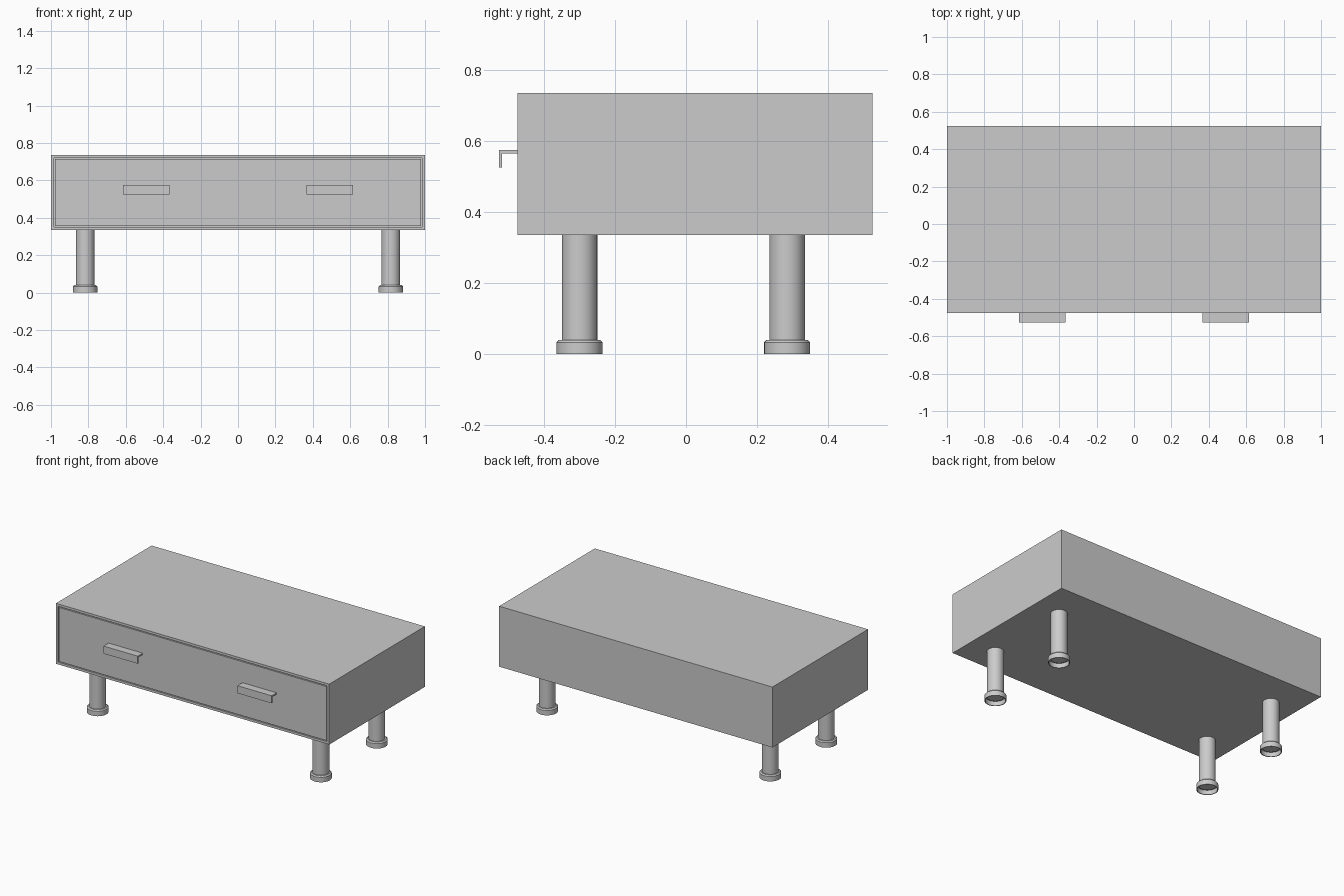
import bpy, bmesh, math

cube = bpy.data.objects.get("Cube")
if cube:
    bpy.data.objects.remove(cube, do_unlink=True)

# Single flat colour
GREY = (0.6, 0.6, 0.6, 1)
grey = bpy.data.materials.new("plain_grey")
grey.use_nodes = True
grey.diffuse_color = GREY
grey.node_tree.nodes["Principled BSDF"].inputs["Base Color"].default_value = GREY


def add_object(name, bm):
    bmesh.ops.recalc_face_normals(bm, faces=bm.faces)
    mesh = bpy.data.meshes.new(name)
    bm.to_mesh(mesh)
    bm.free()
    mesh.materials.append(grey)
    obj = bpy.data.objects.new(name, mesh)
    bpy.context.collection.objects.link(obj)
    return obj


def box(bm, low, high):
    verts = bmesh.ops.create_cube(bm, size=1)["verts"]
    for v in verts:
        v.co = [a + (b - a) * (c + 0.5) for a, b, c in zip(low, high, v.co)]


def lathe(name, profile, x, y, sides=32):
    bm = bmesh.new()
    verts = [bm.verts.new((r, 0, z)) for r, z in profile]
    edges = [bm.edges.new(pair) for pair in zip(verts, verts[1:])]
    bmesh.ops.spin(bm, geom=verts + edges, axis=(0, 0, 1), cent=(0, 0, 0),
                   angle=math.tau, steps=sides)
    bmesh.ops.remove_doubles(bm, verts=bm.verts, dist=1e-5)
    obj = add_object(name, bm)
    obj.location = (x, y, 0)
    bpy.ops.object.select_all(action='DESELECT')
    obj.select_set(True)
    bpy.context.view_layer.objects.active = obj
    bpy.ops.object.shade_smooth_by_angle(angle=math.radians(30))


# Cabinet body, with a narrow groove framing the drawer front
bm = bmesh.new()
box(bm, (-1, -0.475, 0.335), (1, 0.525, 0.735))
bm.normal_update()
front = min(bm.faces, key=lambda f: f.calc_center_median().y)
bmesh.ops.inset_region(bm, faces=[front], thickness=0.022)
bmesh.ops.inset_region(bm, faces=[front], thickness=0.001, depth=-0.02)
bmesh.ops.inset_region(bm, faces=[front], thickness=0.006)
bmesh.ops.inset_region(bm, faces=[front], thickness=0.001, depth=0.02)
add_object("cabinet", bm)

# L-shaped drawer pulls
section = [(-0.475, 0.575), (-0.527, 0.575), (-0.527, 0.525),
           (-0.518, 0.525), (-0.518, 0.565), (-0.475, 0.565)]
for side, x in (("right", -0.615), ("left", 0.365)):
    bm = bmesh.new()
    face = bm.faces.new([bm.verts.new((x, y, z)) for y, z in section])
    new = bmesh.ops.extrude_face_region(bm, geom=[face], use_keep_orig=True)["geom"]
    bmesh.ops.translate(bm, vec=(0.25, 0, 0),
                        verts=[g for g in new if isinstance(g, bmesh.types.BMVert)])
    add_object(f"{side}_handle", bm)

# Round legs on hollow, chamfered feet
leg = [(0, 0.025), (0.05, 0.025), (0.05, 0.335), (0, 0.335)]
foot = [(0.05, 0.04), (0.058, 0.04), (0.065, 0.033), (0.065, 0),
        (0.06, 0), (0.06, 0.03), (0.05, 0.03)]
for side, x in (("right", -0.817), ("left", 0.817)):
    for end, y in (("front", -0.3), ("back", 0.285)):
        lathe(f"{end}_{side}_leg", leg, x, y)
        lathe(f"{end}_{side}_foot", foot, x, y)
